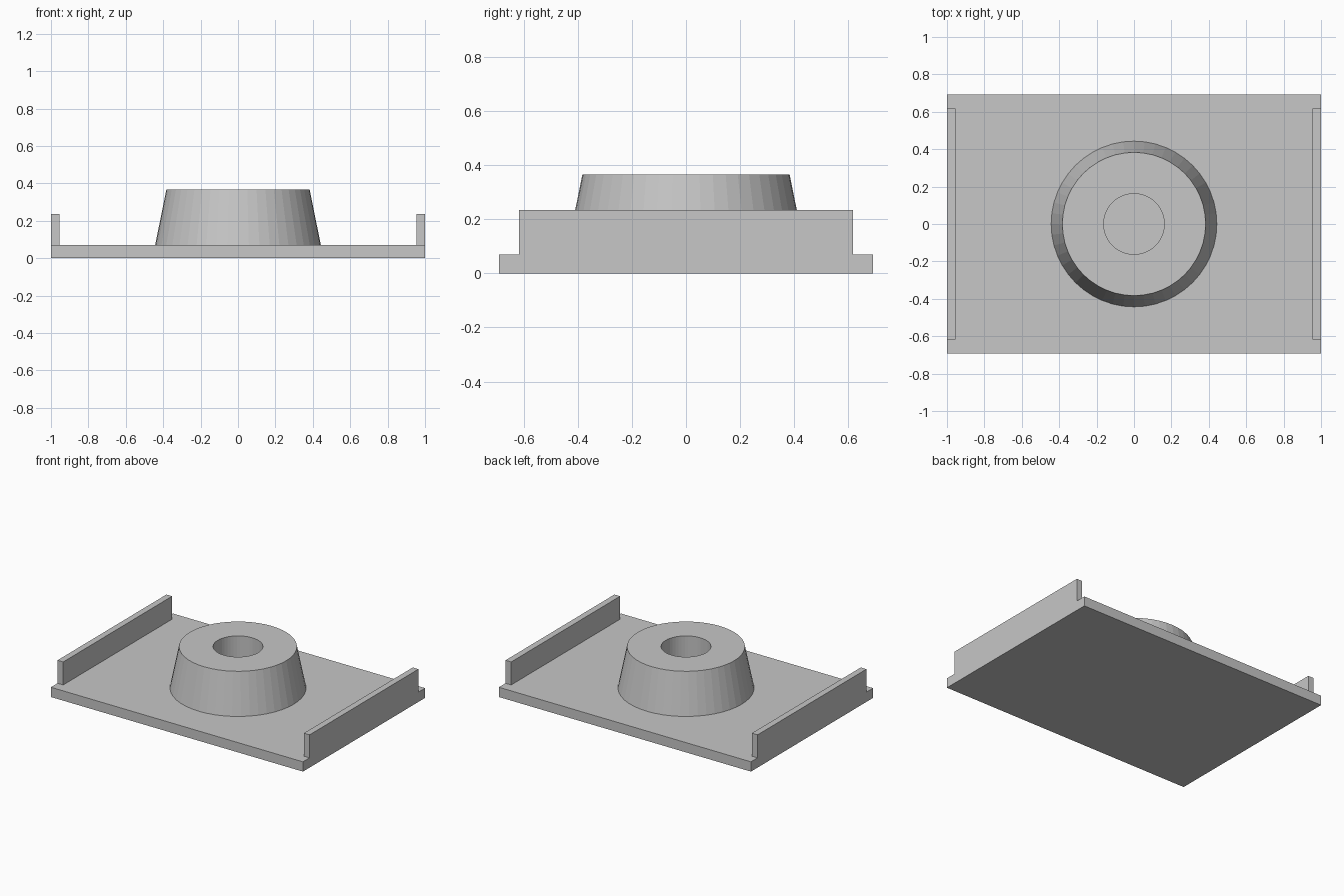
import bpy, bmesh
from math import cos, sin, tau

cube = bpy.data.objects.get("Cube")
if cube:
    bpy.data.objects.remove(cube, do_unlink=True)

GREY = (0.57, 0.57, 0.57, 1)
grey = bpy.data.materials.new("light grey")
grey.use_nodes = True
grey.diffuse_color = GREY
grey.node_tree.nodes["Principled BSDF"].inputs["Base Color"].default_value = GREY


def finish(name, bm):
    bmesh.ops.recalc_face_normals(bm, faces=bm.faces)
    mesh = bpy.data.meshes.new(name)
    bm.to_mesh(mesh)
    bm.free()
    mesh.materials.append(grey)
    obj = bpy.data.objects.new(name, mesh)
    bpy.context.collection.objects.link(obj)
    return obj


def box(name, low, high):
    bm = bmesh.new()
    bmesh.ops.create_cube(bm, size=1)
    for v in bm.verts:
        v.co = [(a + b) / 2 + c * (b - a) for a, b, c in zip(low, high, v.co)]
    return finish(name, bm)


def lathe(name, profile, sides):
    # Closed (radius, height) profile turned around z
    bm = bmesh.new()
    rings = [[bm.verts.new((r * cos(tau * i / sides), r * sin(tau * i / sides), z))
              for i in range(sides)] for r, z in profile]
    for a, b in zip(rings, rings[1:] + rings[:1]):
        for i in range(sides):
            j = (i + 1) % sides
            bm.faces.new((a[i], a[j], b[j], b[i]))
    return finish(name, bm)


PLATE_TOP = 0.07

# Flat rectangular base
box("base_plate", (-1, -0.692, 0), (1, 0.692, PLATE_TOP))

# Upright lips along both short ends
for name, side in (("left_wall", 1), ("right_wall", -1)):
    x = sorted((side * 0.955, side))
    box(name, (x[0], -0.617, PLATE_TOP), (x[1], 0.617, 0.235))

# Tapered boss with a round bore down to the plate
lathe("tapered_boss",
      [(0.443, PLATE_TOP), (0.383, 0.366), (0.162, 0.366), (0.162, PLATE_TOP)], 48)
